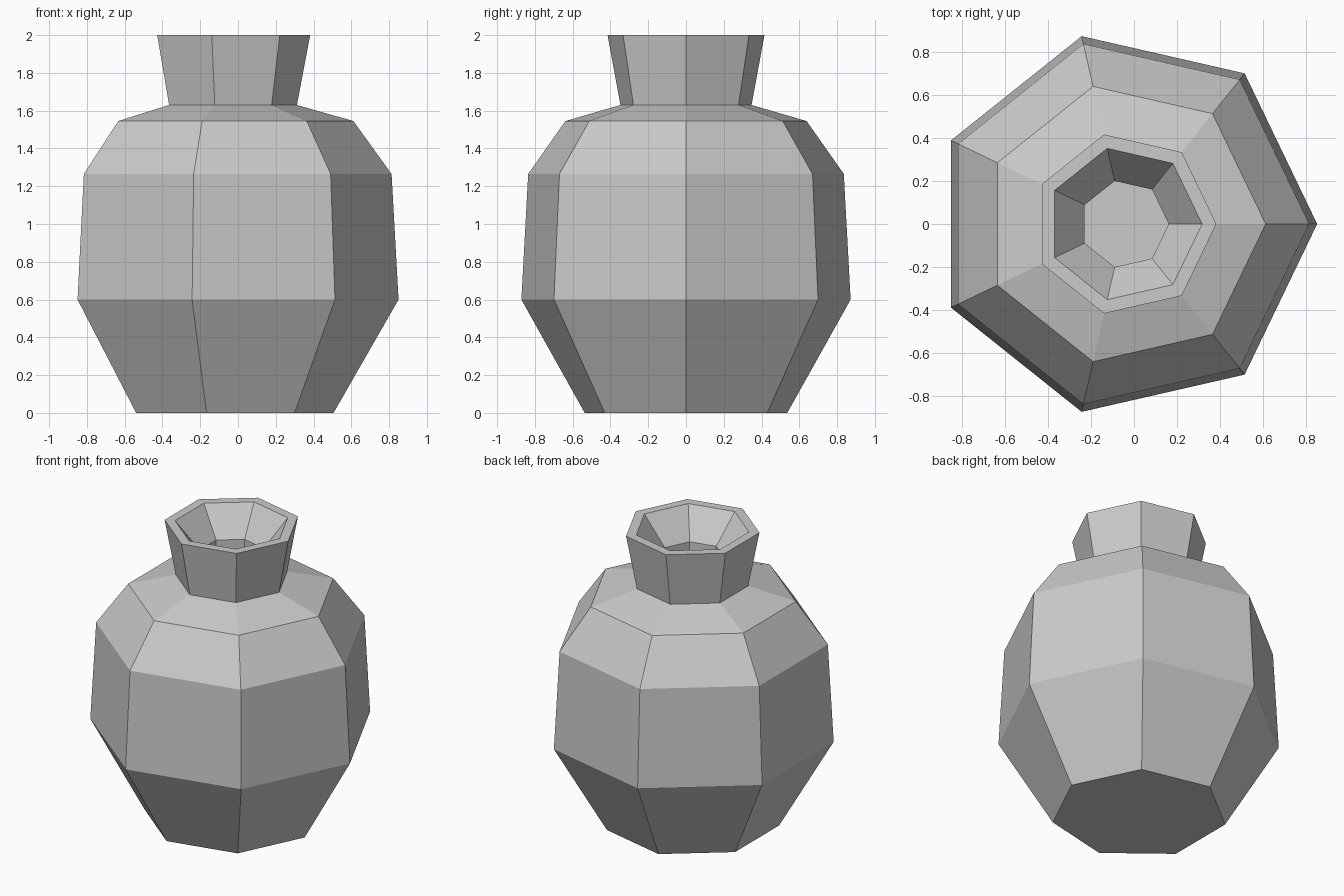
import bpy, bmesh
from math import cos, sin, tau

SIDES = 7
# The bounding box of a seven-sided ring is centred by this shift
SHIFT = -0.044

cube = bpy.data.objects.get("Cube")
if cube:
    bpy.data.objects.remove(cube, do_unlink=True)

clay = bpy.data.materials.new("grey clay")
clay.use_nodes = True
grey = (0.6, 0.6, 0.6, 1)
clay.diffuse_color = grey
clay.node_tree.nodes["Principled BSDF"].inputs["Base Color"].default_value = grey

# Profile (radius, height): base, belly, shoulder, neck, rim, then the hollow
profile = [
    (0.55, 0), (0.894, 0.6), (0.857, 1.265), (0.655, 1.545),
    (0.356, 1.63), (0.426, 2),
    (0.36, 2), (0.205, 1.81), (0.205, 1.63),
]


def lathe(name, profile, material):
    """Sweep the profile round z into a flat-sided, closed vessel."""
    bm = bmesh.new()
    rings = [[bm.verts.new((r * cos(tau * i / SIDES) + SHIFT,
                            r * sin(tau * i / SIDES), z))
              for i in range(SIDES)] for r, z in profile]
    for low, high in zip(rings, rings[1:]):
        for i in range(SIDES):
            j = (i + 1) % SIDES
            bm.faces.new((low[i], low[j], high[j], high[i]))
    bm.faces.new(rings[0][::-1])   # underside
    bm.faces.new(rings[-1])        # floor of the hollow
    mesh = bpy.data.meshes.new(name)
    bm.to_mesh(mesh)
    bm.free()
    mesh.materials.append(material)
    obj = bpy.data.objects.new(name, mesh)
    bpy.context.collection.objects.link(obj)
    return obj


lathe("vase", profile, clay)
